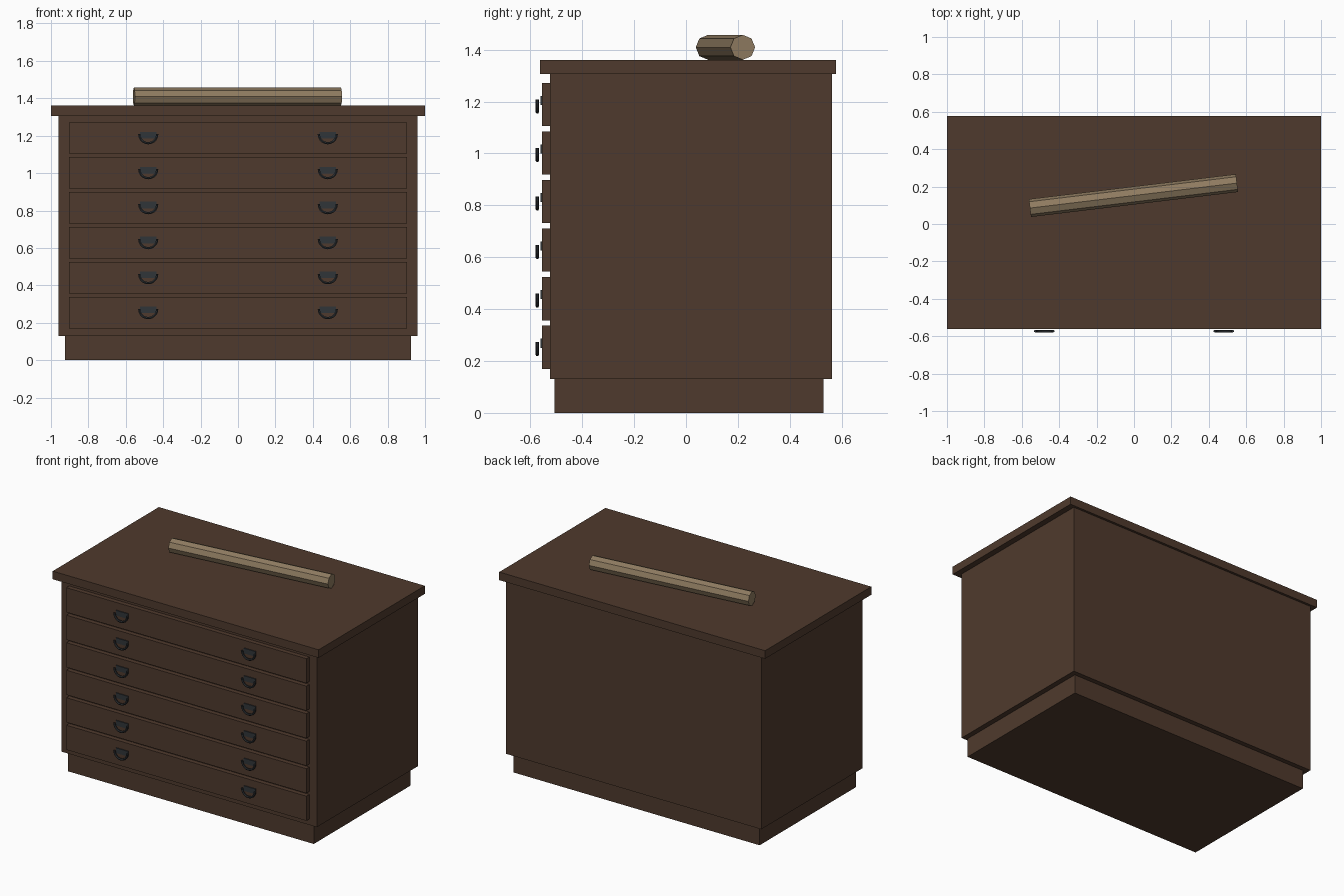
import bpy, bmesh, math
from mathutils import Matrix

if "Cube" in bpy.data.objects:
    bpy.data.objects.remove(bpy.data.objects["Cube"])


def material(name, rgb):
    m = bpy.data.materials.new(name)
    m.diffuse_color = (*rgb, 1)
    m.use_nodes = True
    m.node_tree.nodes["Principled BSDF"].inputs["Base Color"].default_value = m.diffuse_color
    return m


WOOD = material("dark_wood", (0.078, 0.042, 0.026))
METAL = material("dark_metal", (0.030, 0.035, 0.040))
PAPER = material("old_paper", (0.275, 0.200, 0.118))


def add(name, bm, mat):
    bmesh.ops.recalc_face_normals(bm, faces=bm.faces)
    me = bpy.data.meshes.new(name)
    bm.to_mesh(me)
    bm.free()
    me.materials.append(mat)
    ob = bpy.data.objects.new(name, me)
    bpy.context.collection.objects.link(ob)
    return ob


def box(name, x, y, z, mat):
    bm = bmesh.new()
    size = (x[1] - x[0], y[1] - y[0], z[1] - z[0])
    mid = (sum(x) / 2, sum(y) / 2, sum(z) / 2)
    bmesh.ops.create_cube(bm, size=1, matrix=Matrix.Translation(mid) @ Matrix.Diagonal((*size, 1)))
    return add(name, bm, mat)


def half_ring(name, cx, cy, cz, major, minor, mat, steps=10, sides=6):
    # lower half of a ring in the xz plane, with capped ends
    bm = bmesh.new()
    rings = []
    for i in range(steps + 1):
        a = math.pi + math.pi * i / steps
        ring = []
        for j in range(sides):
            t = math.tau * (j + 0.5) / sides
            r = major + minor * math.cos(t)
            ring.append(bm.verts.new((cx + r * math.cos(a), cy + minor * math.sin(t), cz + r * math.sin(a))))
        rings.append(ring)
    for p, q in zip(rings, rings[1:]):
        for j in range(sides):
            k = (j + 1) % sides
            bm.faces.new((p[j], p[k], q[k], q[j]))
    bm.faces.new(rings[0])
    bm.faces.new(rings[-1])
    return add(name, bm, mat)


# Cabinet carcass
box("plinth", (-0.925, 0.925), (-0.507, 0.53), (0, 0.13), WOOD)
box("cabinet_body", (-0.96, 0.96), (-0.524, 0.562), (0.13, 1.306), WOOD)
box("cabinet_top", (-1, 1), (-0.562, 0.578), (1.306, 1.361), WOOD)

# Six shallow drawers, each with two drop handles
for i in range(6):
    z0 = 0.17 + i * 0.187
    box(f"drawer_{i + 1}", (-0.903, 0.903), (-0.555, -0.52), (z0, z0 + 0.167), WOOD)
    for side, x in (("left", -0.48), ("right", 0.48)):
        box(f"handle_plate_{side}_{i + 1}", (x - 0.045, x + 0.045), (-0.561, -0.553),
            (z0 + 0.081, z0 + 0.116), METAL)
        half_ring(f"handle_pull_{side}_{i + 1}", x, -0.573, z0 + 0.103, 0.048, 0.007, METAL)

# Rolled chart lying at a slight angle on the top
bm = bmesh.new()
bmesh.ops.create_cone(bm, cap_ends=True, segments=8, radius1=0.048, radius2=0.048, depth=1.115,
                      matrix=Matrix.Translation((-0.003, 0.152, 1.409))
                      @ Matrix.Rotation(0.12, 4, 'Z') @ Matrix.Rotation(math.pi / 2, 4, 'Y'))
add("rolled_chart", bm, PAPER)
